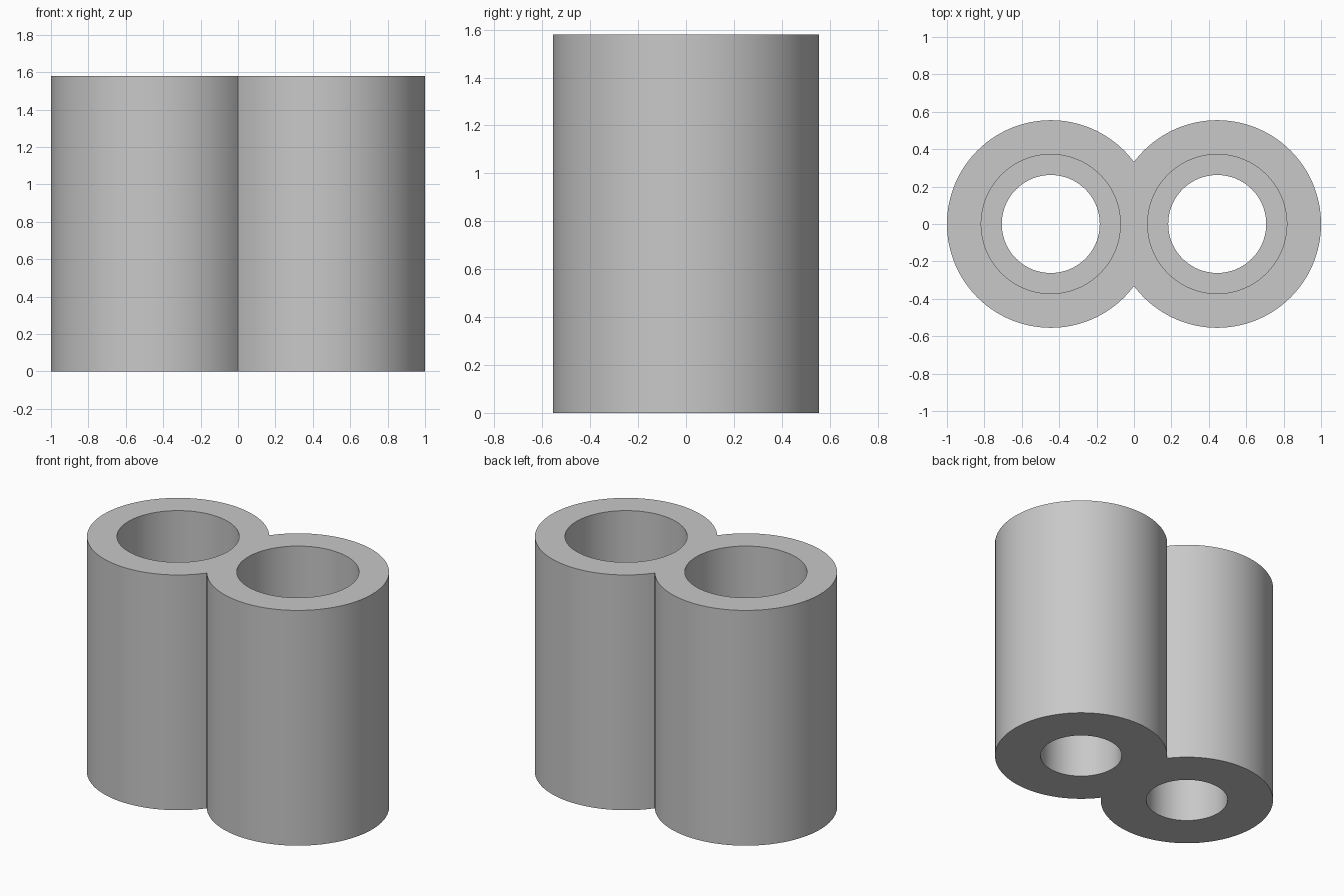
import bpy, bmesh
from math import acos, cos, sin, pi, radians

cube = bpy.data.objects.get("Cube")
if cube:
    bpy.data.objects.remove(cube, do_unlink=True)

HEIGHT, LEDGE = 1.58, 0.7
OUTER, WIDE_BORE, NARROW_BORE = 0.555, 0.372, 0.262
CENTRE = 1 - OUTER
JOIN = acos(CENTRE / OUTER)      # angle at which the two tubes meet
ARC, WEB = 96, 24                # steps around the tube and across the join

# Angles measured from the direction of the neighbouring tube
angles = [JOIN + (2 * pi - 2 * JOIN) * i / ARC for i in range(ARC)]
angles += [-JOIN + 2 * JOIN * i / WEB for i in range(WEB)]


def add_tube(bm, side):
    """Stepped tube, cut flat and left open where it meets its twin."""
    rings = []
    for a in angles:
        in_web = cos(a) > cos(JOIN) - 1e-6
        rim = CENTRE / cos(a) if in_web else OUTER
        profile = [(rim, 0), (rim, HEIGHT), (WIDE_BORE, HEIGHT),
                   (WIDE_BORE, LEDGE), (NARROW_BORE, LEDGE), (NARROW_BORE, 0)]
        rings.append([bm.verts.new((side * (CENTRE - r * cos(a)), r * sin(a), z))
                      for r, z in profile])
    for i, ring in enumerate(rings):
        following = rings[(i + 1) % len(rings)]
        for k in range(6):
            if k == 0 and i >= ARC:
                continue         # no wall inside the join
            n = (k + 1) % 6
            bm.faces.new((ring[k], ring[n], following[n], following[k]))


# Double tube body
bm = bmesh.new()
for side in (-1, 1):
    add_tube(bm, side)
bmesh.ops.remove_doubles(bm, verts=bm.verts, dist=1e-4)
bmesh.ops.recalc_face_normals(bm, faces=bm.faces)
mesh = bpy.data.meshes.new("double_tube")
bm.to_mesh(mesh)
bm.free()
body = bpy.data.objects.new("double_tube", mesh)
bpy.context.collection.objects.link(body)

# Plain grey material
grey = bpy.data.materials.new("plain_grey")
grey.use_nodes = True
colour = (0.58, 0.58, 0.58, 1)
grey.diffuse_color = colour
grey.node_tree.nodes["Principled BSDF"].inputs["Base Color"].default_value = colour
mesh.materials.append(grey)

bpy.ops.object.select_all(action="DESELECT")
body.select_set(True)
bpy.context.view_layer.objects.active = body
bpy.ops.object.shade_smooth_by_angle(angle=radians(30))
